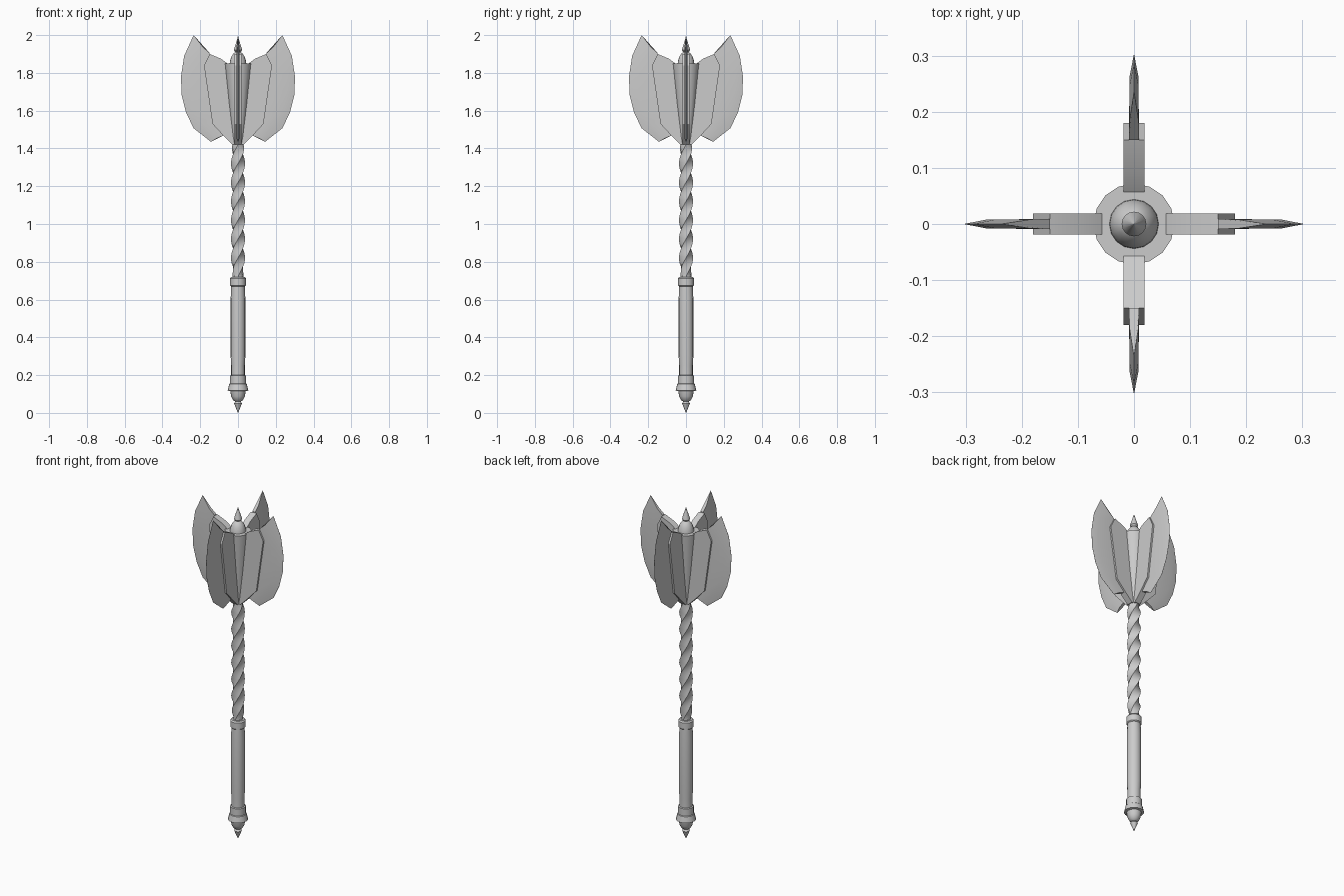
import bpy, bmesh, math
from mathutils import Matrix

if "Cube" in bpy.data.objects:
    bpy.data.objects.remove(bpy.data.objects["Cube"])


def finish(bm, name, angle=35):
    bmesh.ops.remove_doubles(bm, verts=bm.verts, dist=1e-5)
    bmesh.ops.recalc_face_normals(bm, faces=bm.faces)
    me = bpy.data.meshes.new(name)
    bm.to_mesh(me)
    bm.free()
    ob = bpy.data.objects.new(name, me)
    bpy.context.collection.objects.link(ob)
    bpy.ops.object.select_all(action='DESELECT')
    ob.select_set(True)
    bpy.context.view_layer.objects.active = ob
    bpy.ops.object.shade_smooth_by_angle(angle=math.radians(angle))
    return ob


def bridge(bm, rings):
    n = len(rings[0])
    for a, b in zip(rings, rings[1:]):
        for i in range(n):
            j = (i + 1) % n
            bm.faces.new((a[i], a[j], b[j], b[i]))
    bm.faces.new(rings[0][::-1])
    bm.faces.new(rings[-1])


def lathe(name, profile, seg=16):
    bm = bmesh.new()
    rings = [[bm.verts.new((max(r, 0.0005) * math.cos(2 * math.pi * i / seg),
                            max(r, 0.0005) * math.sin(2 * math.pi * i / seg), z))
              for i in range(seg)] for r, z in profile]
    bridge(bm, rings)
    return finish(bm, name)


# Turned parts, bottom to top
lathe("pommel", [(0, 0), (0.021, 0.05), (0.014, 0.06), (0.026, 0.067), (0.036, 0.088),
                 (0.041, 0.115), (0.055, 0.118), (0.047, 0.152), (0.043, 0.155),
                 (0.043, 0.197), (0.036, 0.2)])
lathe("grip", [(0.036, 0.19), (0.036, 0.25), (0.039, 0.3), (0.039, 0.6), (0.036, 0.68)])
lathe("grip_collar", [(0.034, 0.668), (0.042, 0.675), (0.042, 0.712), (0.036, 0.72),
                      (0.028, 0.72)])
lathe("head_core", [(0.025, 1.415), (0.032, 1.46), (0.072, 1.85), (0.045, 1.85)])
lathe("top_spike", [(0.045, 1.84), (0.043, 1.86), (0.036, 1.885), (0.022, 1.905),
                    (0.014, 1.91), (0.022, 1.92), (0.018, 1.935), (0, 1.99)])

# Twisted shaft: square section rotating along its length
bm = bmesh.new()
rings = []
for k in range(53):
    t = k / 52
    z = 0.71 + 0.72 * t
    f = max(0, min(1, (z - 0.73) / 0.06, (1.43 - z) / 0.05))
    ring = []
    for i in range(8):
        r = 0.028 + f * (0.009 if i % 2 == 0 else -0.001)
        a = math.pi / 4 * i + math.pi / 2 * (z - 0.72) / 0.1
        ring.append(bm.verts.new((r * math.cos(a), r * math.sin(a), z)))
    rings.append(ring)
bridge(bm, rings)
finish(bm, "twisted_shaft", 40)

# Flange outline (x, z) and blade rows: (inner, ridge, cutting edge)
FLANGE = [(0, 1.42), (0.03, 1.42), (0.075, 1.465), (0.135, 1.53), (0.18, 1.84),
          (0.15, 1.90), (0.09, 1.875), (0.05, 1.845), (0, 1.845)]
BLADE = [((0.08, 1.467), (0.115, 1.452), (0.143, 1.435)),
         ((0.11, 1.52), (0.195, 1.53), (0.235, 1.507)),
         ((0.12, 1.60), (0.237, 1.605), (0.275, 1.59)),
         ((0.13, 1.70), (0.258, 1.70), (0.298, 1.68)),
         ((0.14, 1.80), (0.262, 1.79), (0.302, 1.78)),
         ((0.15, 1.86), (0.247, 1.87), (0.285, 1.89)),
         ((0.15, 1.905), (0.185, 1.935), (0.235, 2.0))]

for n, side in enumerate(("right", "back", "left", "front")):
    turn = Matrix.Rotation(n * math.pi / 2, 4, 'Z')
    # Thick flange plate
    bm = bmesh.new()
    bridge(bm, [[bm.verts.new((x, y, z)) for x, z in FLANGE] for y in (-0.019, 0.019)])
    bm.transform(turn)
    finish(bm, side + "_flange", 20)
    # Axe blade with a bevel down to the cutting edge
    bm = bmesh.new()
    rings = []
    for inner, ridge, edge in BLADE:
        pts = [(inner, -0.009), (ridge, -0.008), (edge, -0.0003),
               (edge, 0.0003), (ridge, 0.008), (inner, 0.009)]
        rings.append([bm.verts.new((p[0], y, p[1])) for p, y in pts])
    bridge(bm, rings)
    bm.transform(turn)
    finish(bm, side + "_blade", 30)
